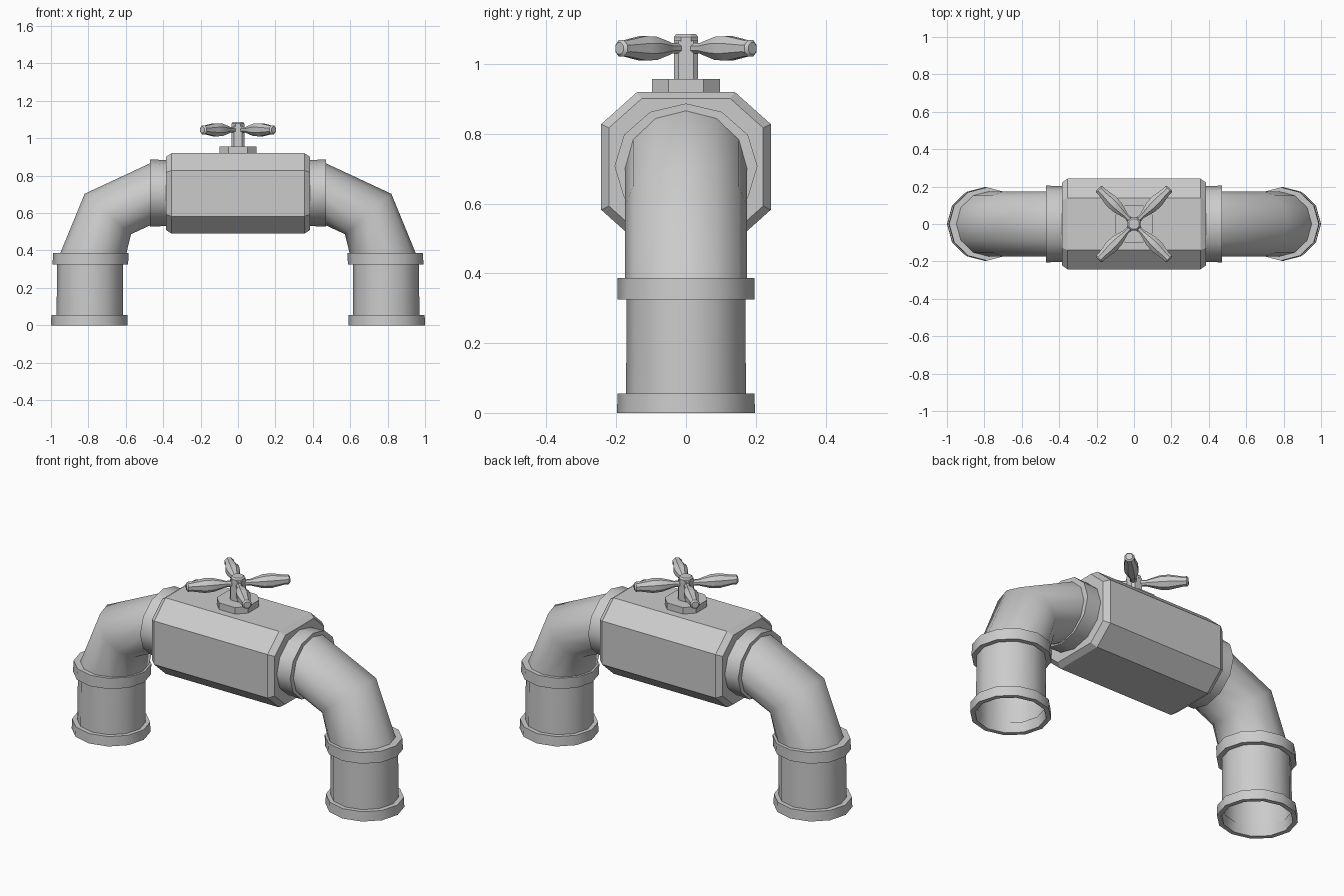
import bpy, bmesh
from math import sin, cos, pi, radians
from mathutils import Vector, Matrix

if "Cube" in bpy.data.objects:
    bpy.data.objects.remove(bpy.data.objects["Cube"])


def ring(c, u, v, n=12, phase=0.0):
    """Elliptical ring of n points around c, spanned by half-axes u and v."""
    c, u, v = Vector(c), Vector(u), Vector(v)
    return [c + u * cos(phase + 2 * pi * i / n) + v * sin(phase + 2 * pi * i / n) for i in range(n)]


def loft(name, rings, caps=False, loop=False, mirror=False, angle=40):
    """Skin consecutive rings; optionally cap the ends or close into a hollow band."""
    bm = bmesh.new()
    rows = [[bm.verts.new(p) for p in r] for r in rings]
    n = len(rows[0])
    pairs = list(zip(rows, rows[1:])) + ([(rows[-1], rows[0])] if loop else [])
    for a, b in pairs:
        for i in range(n):
            j = (i + 1) % n
            bm.faces.new((a[i], a[j], b[j], b[i]))
    if caps:
        bm.faces.new(rows[0][::-1])
        bm.faces.new(rows[-1])
    bmesh.ops.recalc_face_normals(bm, faces=bm.faces)
    me = bpy.data.meshes.new(name)
    bm.to_mesh(me)
    bm.free()
    ob = bpy.data.objects.new(name, me)
    bpy.context.collection.objects.link(ob)
    if mirror:
        ob.modifiers.new("Mirror", 'MIRROR')
    bpy.ops.object.select_all(action='DESELECT')
    ob.select_set(True)
    bpy.context.view_layer.objects.active = ob
    bpy.ops.object.shade_smooth_by_angle(angle=radians(angle))
    return ob


def flat_ring(x, z, rx, ry):
    return ring((x, 0, z), (rx, 0, 0), (0, ry, 0))


def upright_ring(x, z, rz, ry):
    return ring((x, 0, z), (0, 0, rz), (0, ry, 0))


# Base flange, vertical pipe and pipe collar (left side, mirrored)
loft("base_flange", [flat_ring(-0.795, 0, .205, .198), flat_ring(-0.795, .055, .203, .196),
                     flat_ring(-0.795, .055, .172, .168), flat_ring(-0.795, 0, .18, .174)],
     loop=True, mirror=True)
loft("vertical_pipe", [flat_ring(-0.793, .03, .178, .172), flat_ring(-0.79, .35, .176, .17)], mirror=True)
loft("pipe_collar", [flat_ring(-0.79, .325, .202, .196), flat_ring(-0.786, .387, .202, .196),
                     flat_ring(-0.778, .387, .17, .168), flat_ring(-0.79, .325, .17, .168)],
     loop=True, mirror=True)

# Elbow: each ring spans an outer and an inner point in the xz plane
elbow = []
for (ox, oz), (ix, iz) in [((-.965, .35), (-.605, .35)), ((-.82, .703), (-.572, .487)),
                           ((-.44, .88), (-.44, .548))]:
    c = ((ox + ix) / 2, 0, (oz + iz) / 2)
    elbow.append(ring(c, ((ox - ix) / 2, 0, (oz - iz) / 2), (0, .175, 0)))
loft("elbow", elbow, mirror=True, angle=60)

# Flange between elbow and body
loft("body_flange", [upright_ring(-.47, .707, .18, .205), upright_ring(-.38, .707, .176, .203),
                     upright_ring(-.38, .707, .15, .165), upright_ring(-.47, .707, .158, .172)],
     loop=True, mirror=True)

# Valve body: eight-sided prism with chamfered ends
profile = [(.14, .215), (.243, .123), (.243, -.123), (.14, -.215),
           (-.14, -.215), (-.243, -.123), (-.243, .123), (-.14, .215)]
loft("valve_body", [[Vector((x, y * s, .705 + z * s)) for y, z in profile]
                    for x, s in ((-.385, .91), (-.355, 1), (.355, 1), (.385, .91))],
     caps=True, angle=30)


# Chamfered-square parts stacked on the body
def block(name, z0, z1, h, c):
    pts = [(h, c), (c, h), (-c, h), (-h, c), (-h, -c), (-c, -h), (c, -h), (h, -c)]
    return loft(name, [[Vector((x, y, z)) for x, y in pts] for z in (z0, z1)], caps=True, angle=30)


block("valve_seat", .91, .957, .098, .05)
block("valve_stem", .95, 1.068, .034, .022)
loft("stem_cap", [ring((0, 0, z), (r, 0, 0), (0, r, 0), 8, pi / 8)
                  for z, r in ((1.064, .038), (1.078, .038), (1.086, .03))], caps=True, angle=30)

# Four turned handles on the diagonals
turned = [(.015, .017), (.062, .016), (.08, .022), (.13, .036), (.175, .038),
          (.245, .025), (.262, .026), (.27, .018)]
for k in range(4):
    arm = loft(f"handle_{k + 1}", [ring((d, 0, 1.045), (0, r, 0), (0, 0, r), 8, pi / 8)
                                   for d, r in turned], caps=True)
    arm.data.transform(Matrix.Rotation(pi / 4 + k * pi / 2, 4, 'Z'))
